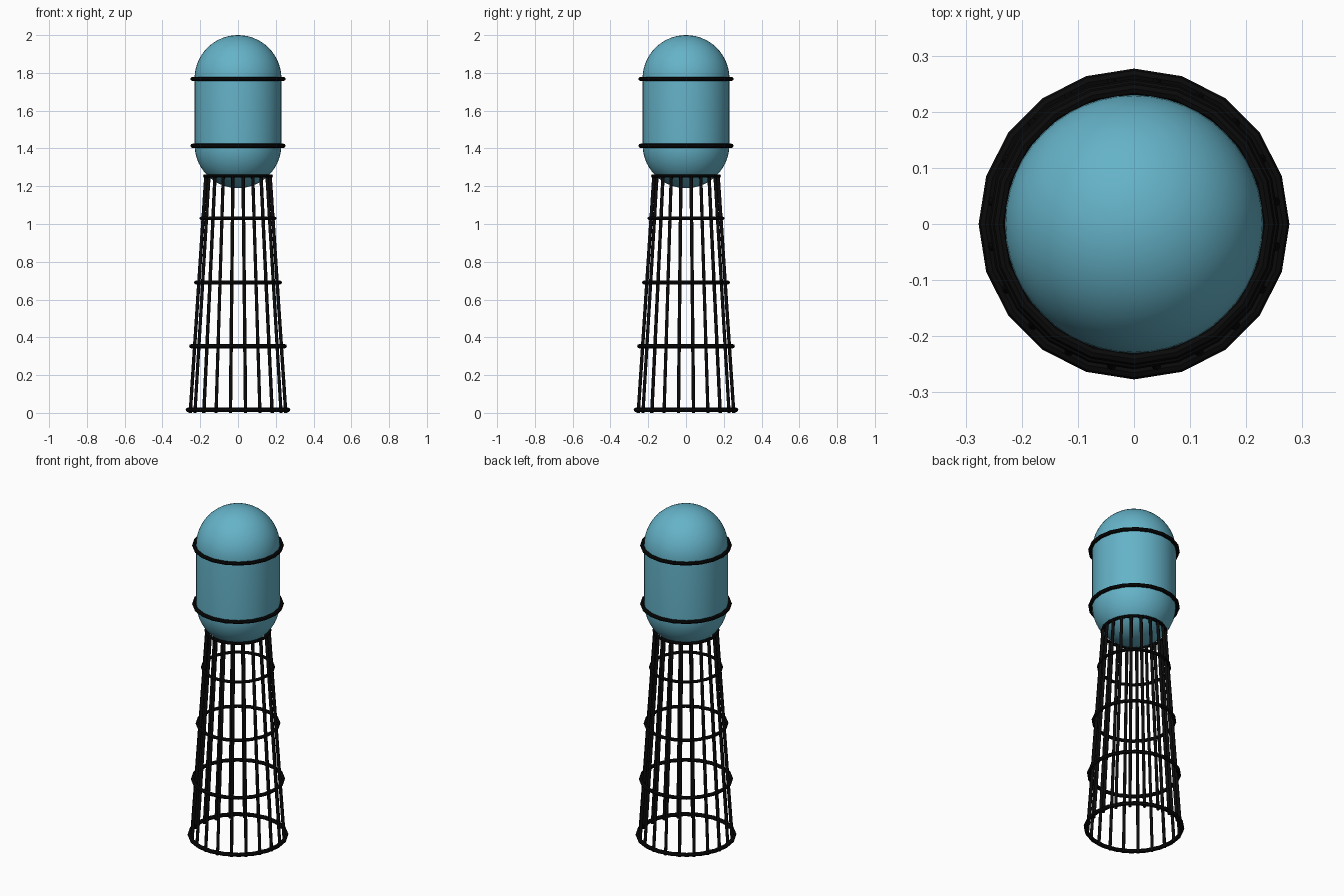
import bpy, bmesh, math
from mathutils import Vector

if "Cube" in bpy.data.objects:
    bpy.data.objects.remove(bpy.data.objects["Cube"])

SIDES = 20


def material(name, rgb):
    m = bpy.data.materials.new(name)
    m.diffuse_color = (*rgb, 1)
    m.use_nodes = True
    m.node_tree.nodes["Principled BSDF"].inputs["Base Color"].default_value = m.diffuse_color
    return m


TEAL = material("teal_paint", (0.13, 0.45, 0.58))
BLACK = material("black_iron", (0.003, 0.003, 0.003))


def finish(name, bm, mat, smooth_angle):
    bmesh.ops.recalc_face_normals(bm, faces=bm.faces)
    mesh = bpy.data.meshes.new(name)
    bm.to_mesh(mesh)
    bm.free()
    ob = bpy.data.objects.new(name, mesh)
    bpy.context.collection.objects.link(ob)
    mesh.materials.append(mat)
    if smooth_angle:
        bpy.ops.object.select_all(action='DESELECT')
        ob.select_set(True)
        bpy.context.view_layer.objects.active = ob
        bpy.ops.object.shade_smooth_by_angle(angle=math.radians(smooth_angle))
    return ob


def revolve(name, profile, steps, mat, smooth_angle=0, closed=False):
    """Spin an (r, z) profile around the z axis."""
    bm = bmesh.new()
    vs = [bm.verts.new((r, 0, z)) for r, z in profile]
    pairs = list(zip(vs, vs[1:]))
    if closed:
        pairs.append((vs[-1], vs[0]))
    edges = [bm.edges.new(p) for p in pairs]
    bmesh.ops.spin(bm, geom=vs + edges, cent=(0, 0, 0), axis=(0, 0, 1),
                   angle=math.tau, steps=steps)
    bmesh.ops.remove_doubles(bm, verts=bm.verts, dist=1e-5)
    return finish(name, bm, mat, smooth_angle)


def hoop(name, radius, z, tube):
    section = [(radius + tube * math.cos(a), z + tube * math.sin(a))
               for a in (math.tau * i / 8 for i in range(8))]
    return revolve(name, section, SIDES, BLACK, closed=True)


def rod(name, a, b, radius):
    a, b = Vector(a), Vector(b)
    bm = bmesh.new()
    bmesh.ops.create_cone(bm, cap_ends=True, segments=8, radius1=radius,
                          radius2=radius, depth=(b - a).length)
    bm.transform((b - a).to_track_quat('Z', 'Y').to_matrix().to_4x4())
    bmesh.ops.translate(bm, verts=bm.verts, vec=(a + b) / 2)
    # trim the foot flush with the ground
    for v in bm.verts:
        v.co.z = max(v.co.z, 0)
    return finish(name, bm, BLACK, 50)


# Capsule tank: two hemispheres joined by a straight wall
R, LOW, HIGH, N = 0.23, 1.42, 1.77, 14
profile = []
for base, start in ((LOW, -math.pi / 2), (HIGH, 0)):
    for i in range(N + 1):
        a = start + math.pi / 2 * i / N
        r = R * math.cos(a)
        profile.append((0 if r < 1e-6 else r, base + R * math.sin(a)))
revolve("tank", profile, 48, TEAL, 40)

# Bands around the tank
hoop("tank_band_lower", 0.241, 1.414, 0.011)
hoop("tank_band_upper", 0.241, 1.768, 0.011)

# Support hoops of the tower
for i, (r, z, t) in enumerate([(0.265, 0.016, 0.012), (0.248, 0.353, 0.011),
                               (0.223, 0.69, 0.010), (0.195, 1.03, 0.009),
                               (0.176, 1.254, 0.009)]):
    hoop(f"tower_hoop_{i + 1}", r, z, t)

# Tapering ring of legs
for i in range(SIDES):
    a = math.tau * (i + 0.5) / SIDES
    c, s = math.cos(a), math.sin(a)
    rod(f"leg_{i + 1}", (0.256 * c, 0.256 * s, 0), (0.172 * c, 0.172 * s, 1.258), 0.009)
